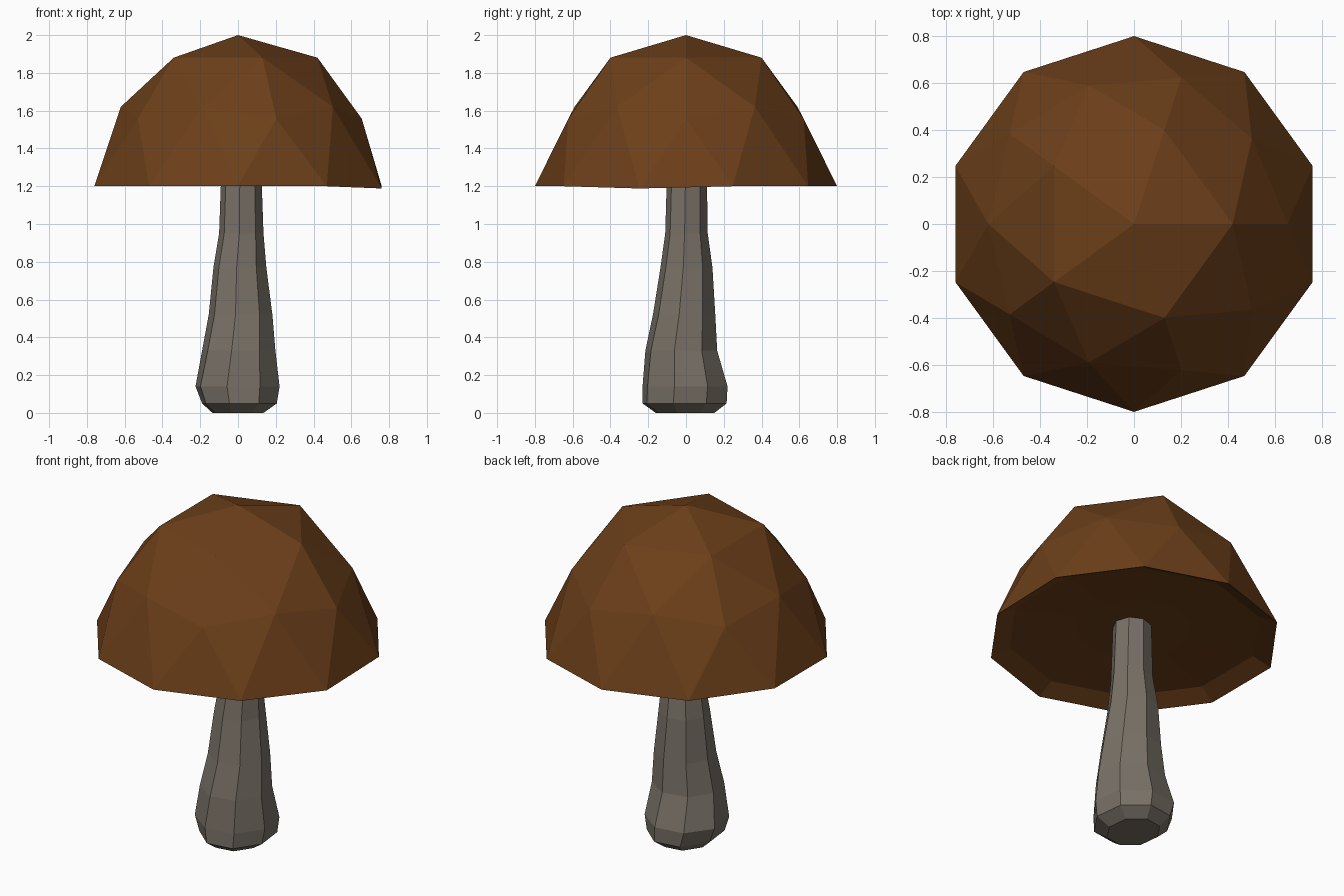
import bpy, bmesh, math

if "Cube" in bpy.data.objects:
    bpy.data.objects.remove(bpy.data.objects["Cube"])


def make_object(name, bm, color=None):
    bmesh.ops.recalc_face_normals(bm, faces=bm.faces)
    mesh = bpy.data.meshes.new(name)
    bm.to_mesh(mesh)
    bm.free()
    obj = bpy.data.objects.new(name, mesh)
    bpy.context.collection.objects.link(obj)
    if color:
        mat = bpy.data.materials.new(name + "_color")
        mat.diffuse_color = color
        mat.use_nodes = True
        mat.node_tree.nodes["Principled BSDF"].inputs["Base Color"].default_value = mat.diffuse_color
        mesh.materials.append(mat)
    return obj


# Cap: upper half of a faceted icosphere
bm = bmesh.new()
bmesh.ops.create_icosphere(bm, subdivisions=2, radius=0.8)
bmesh.ops.delete(bm, geom=[v for v in bm.verts if v.co.z < -0.05], context='VERTS')
for v in bm.verts:
    r = math.hypot(v.co.x, v.co.y)
    if 0.3 < v.co.z < 0.5:
        # Pull the middle band in slightly
        k = (0.62 if v.co.z > 0.39 else 0.655) / r
        v.co.x *= k
        v.co.y *= k
    elif v.co.z < 0.05 and v.co.x > 0.7 and v.co.y < 0:
        v.co.z -= 0.012
    v.co.z += 1.2

# Underside: shallow recessed gill surface inside the rim
rim = [e for e in bm.edges if e.is_boundary]
for scale, z in ((0.87, 1.25), (0.4, 1.275)):
    res = bmesh.ops.extrude_edge_only(bm, edges=rim)
    for v in (g for g in res["geom"] if isinstance(g, bmesh.types.BMVert)):
        r = math.hypot(v.co.x, v.co.y)
        v.co = (v.co.x / r * 0.8 * scale, v.co.y / r * 0.8 * scale, z)
    rim = [g for g in res["geom"] if isinstance(g, bmesh.types.BMEdge)]
bmesh.ops.contextual_create(bm, geom=rim)
make_object("mushroom_cap", bm, (0.15, 0.05, 0.01, 1))

# Stem: eight-sided rings (z, x min, x max, y min, y max, twist)
rings = [
    (0.00, -0.135, 0.135, -0.16, 0.15, -15),
    (0.05, -0.19, 0.205, -0.23, 0.215, -15),
    (0.14, -0.225, 0.22, -0.23, 0.22, -14),
    (0.33, -0.19, 0.198, -0.215, 0.165, -11),
    (0.52, -0.155, 0.182, -0.175, 0.155, -9),
    (0.77, -0.13, 0.15, -0.135, 0.14, -7),
    (0.95, -0.10, 0.135, -0.11, 0.115, -5),
    (1.29, -0.088, 0.123, -0.10, 0.11, -4),
]
bm = bmesh.new()
loops = []
for z, x0, x1, y0, y1, twist in rings:
    grow = 1 / math.cos(math.radians(twist))
    loop = []
    for i in range(8):
        a = math.radians(45 * i + twist)
        loop.append(bm.verts.new(((x0 + x1) / 2 + (x1 - x0) / 2 * grow * math.cos(a),
                                  (y0 + y1) / 2 + (y1 - y0) / 2 * grow * math.sin(a), z)))
    loops.append(loop)
for low, high in zip(loops, loops[1:]):
    for i in range(8):
        j = (i + 1) % 8
        bm.faces.new((low[i], low[j], high[j], high[i]))
bm.faces.new(loops[0])
bm.faces.new(loops[-1])
make_object("mushroom_stem", bm, (0.19, 0.165, 0.135, 1))
